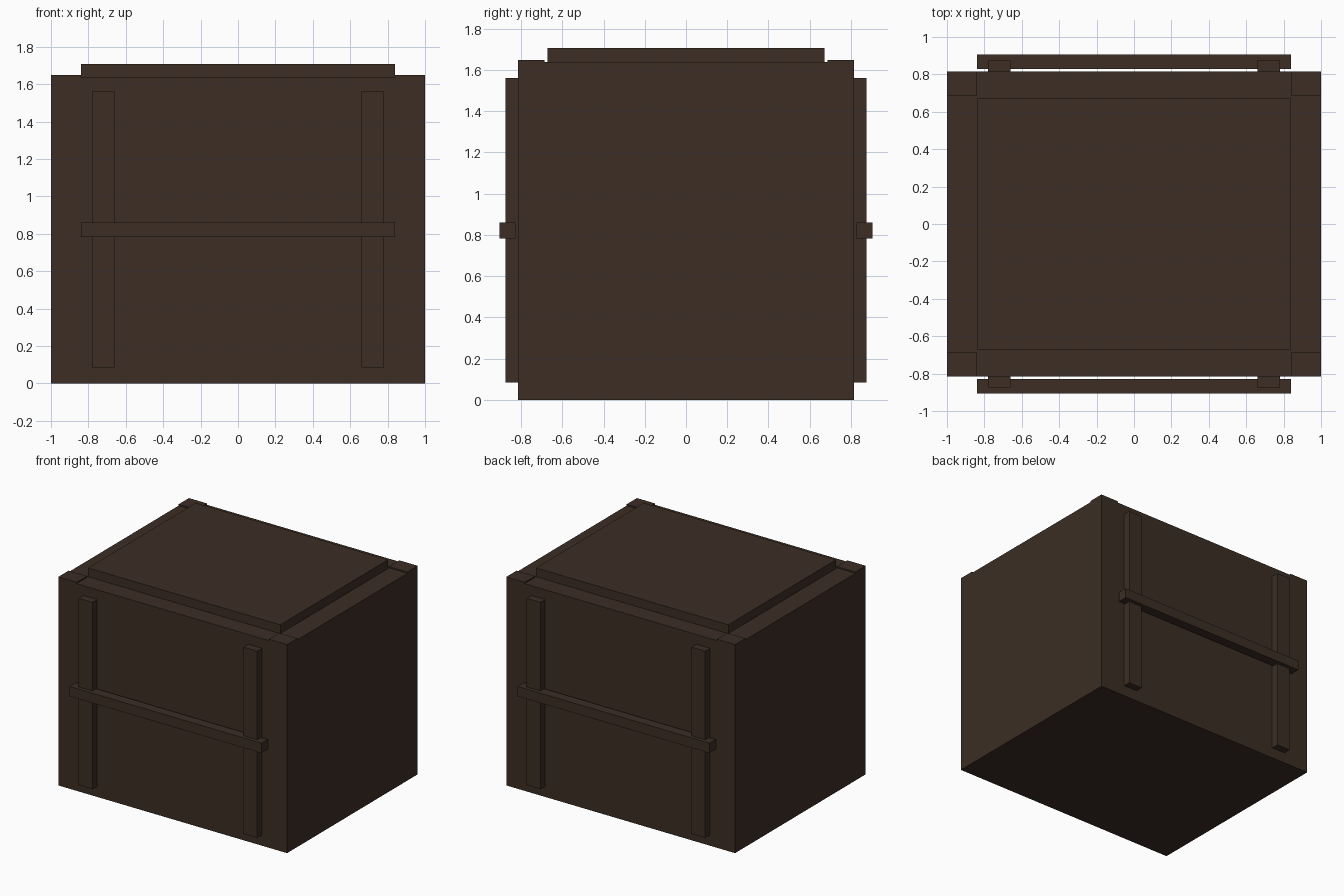
import bpy
import bmesh
from mathutils import Vector

if "Cube" in bpy.data.objects:
    bpy.data.objects.remove(bpy.data.objects["Cube"])

wood = bpy.data.materials.new("dark brown wood")
wood.diffuse_color = (0.045, 0.027, 0.018, 1)
wood.use_nodes = True
wood.node_tree.nodes["Principled BSDF"].inputs["Base Color"].default_value = wood.diffuse_color


def box(name, lo, hi):
    """Axis-aligned box between two corners."""
    lo, hi = Vector(lo), Vector(hi)
    mesh = bpy.data.meshes.new(name)
    bm = bmesh.new()
    bmesh.ops.create_cube(bm, size=1)
    for v in bm.verts:
        v.co = Vector([c * s for c, s in zip(v.co, hi - lo)]) + (lo + hi) / 2
    bm.to_mesh(mesh)
    bm.free()
    mesh.materials.append(wood)
    obj = bpy.data.objects.new(name, mesh)
    bpy.context.collection.objects.link(obj)
    return obj


def mirror(obj, x, y):
    """Repeat a part across the centre planes."""
    m = obj.modifiers.new("mirror", 'MIRROR')
    m.use_axis = (x, y, False)
    m.use_clip = False


TOP = 1.637

# Crate body and raised lid panel
box("crate_body", (-1, -0.815, 0), (1, 0.815, TOP))
box("lid_panel", (-0.84, -0.672, TOP), (0.84, 0.672, 1.707))

# Thin raised pads on the four top corners
mirror(box("corner_pad", (0.84, -0.815, TOP), (1, -0.687, 1.648)), True, True)

# Upright battens, two on the front and two on the back
mirror(box("upright_batten", (0.66, -0.875, 0.085), (0.78, -0.815, 1.56)), True, True)

# Horizontal rail laid over the battens, front and back
mirror(box("cross_rail", (-0.84, -0.905, 0.782), (0.84, -0.828, 0.86)), False, True)
